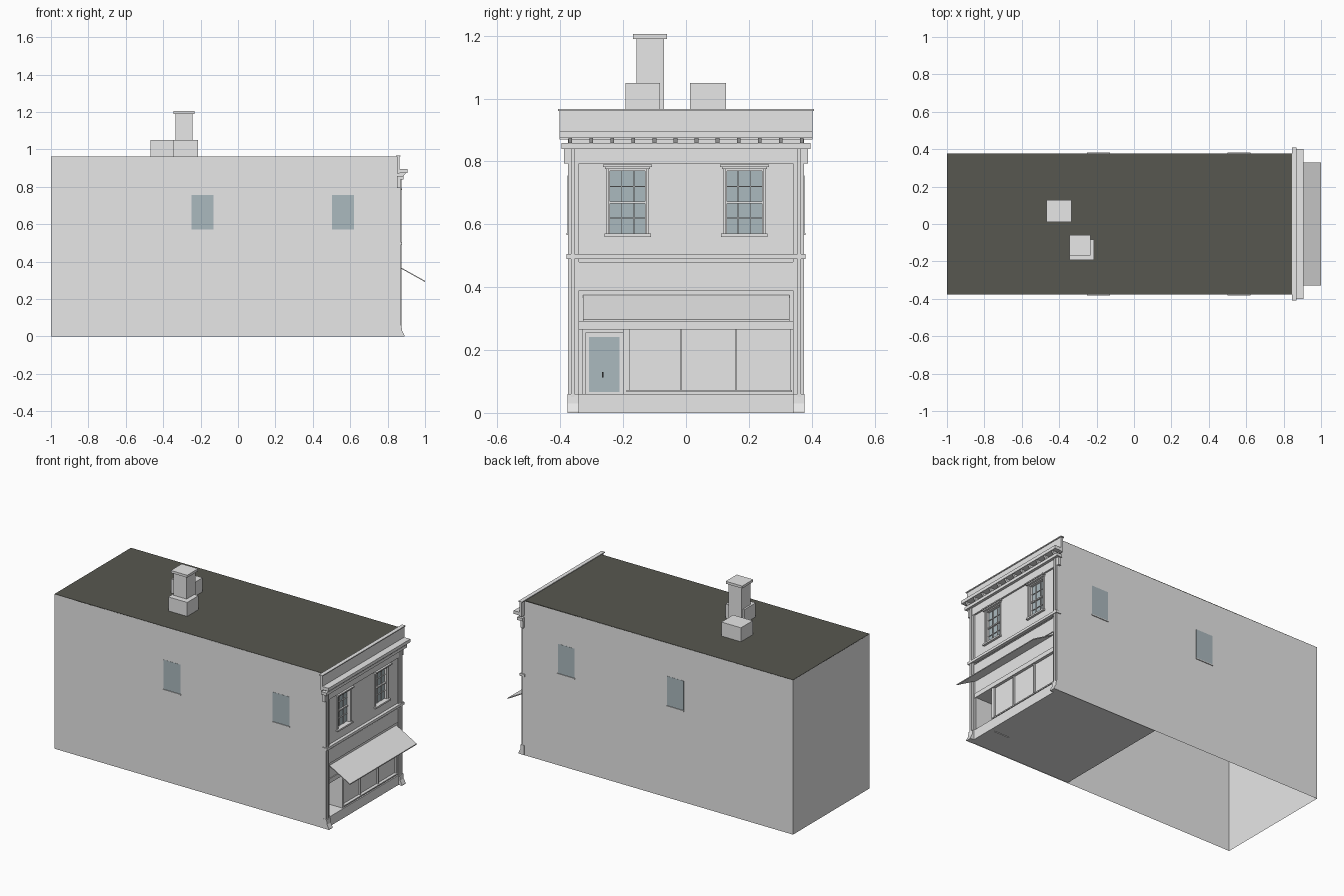
import bpy, bmesh
from mathutils import Vector

old = bpy.data.objects.get("Cube")
if old:
    bpy.data.objects.remove(old, do_unlink=True)


def material(name, rgb):
    m = bpy.data.materials.new(name)
    m.use_nodes = True
    m.diffuse_color = (*rgb, 1)
    m.node_tree.nodes["Principled BSDF"].inputs["Base Color"].default_value = (*rgb, 1)
    return m


WALL = material("pale grey", (0.8, 0.8, 0.8))
ROOF = material("dark roof", (0.095, 0.095, 0.08))
GLASS = material("blue grey glass", (0.41, 0.49, 0.52))
DARK = material("dark metal", (0.06, 0.06, 0.06))


def finish(name, bm, mat):
    me = bpy.data.meshes.new(name)
    bm.to_mesh(me)
    bm.free()
    me.materials.append(mat)
    ob = bpy.data.objects.new(name, me)
    bpy.context.collection.objects.link(ob)
    return ob


def box(name, x, y, z, mat=WALL, drop=None):
    """Box between (min, max) pairs; drop(normal) removes faces."""
    bm = bmesh.new()
    bmesh.ops.create_cube(bm, size=1)
    for v in bm.verts:
        v.co = Vector([a[0] if c < 0 else a[1] for c, a in zip(v.co, (x, y, z))])
    bm.normal_update()
    if drop:
        bmesh.ops.delete(bm, geom=[f for f in bm.faces if drop(f.normal)], context="FACES")
    return finish(name, bm, mat)


def profile(name, pts, y0, y1):
    """Extrude an (x, z) outline along y."""
    bm = bmesh.new()
    face = bm.faces.new([bm.verts.new((px, y0, pz)) for px, pz in pts])
    out = bmesh.ops.extrude_face_region(bm, geom=[face])
    moved = [g for g in out["geom"] if isinstance(g, bmesh.types.BMVert)]
    bmesh.ops.translate(bm, verts=moved, vec=(0, y1 - y0, 0))
    bmesh.ops.recalc_face_normals(bm, faces=bm.faces)
    return finish(name, bm, WALL)


def wall_with_holes(name, x, depth, ys, zs, holes):
    """Grid wall across y and z, leaving out cells inside the holes."""
    bm = bmesh.new()
    for ya, yb in zip(ys, ys[1:]):
        for za, zb in zip(zs, zs[1:]):
            cy, cz = (ya + yb) / 2, (za + zb) / 2
            if not any(h[0] < cy < h[1] and h[2] < cz < h[3] for h in holes):
                bm.faces.new([bm.verts.new((x, *p)) for p in
                              ((ya, za), (yb, za), (yb, zb), (ya, zb))])
    bmesh.ops.remove_doubles(bm, verts=bm.verts, dist=0.0001)
    ob = finish(name, bm, WALL)
    mod = ob.modifiers.new("thickness", "SOLIDIFY")
    mod.thickness = depth
    return ob


W = 0.376     # half width of the building
TOP = 0.962   # roof height
F = 0.858     # front wall plane

# Main shell, open below and to the shopfront, with the roof and part floor
box("building_walls", (-1, 0.85), (-W, W), (0, TOP),
    drop=lambda n: n.x > 0.5 or abs(n.z) > 0.5)
box("roof", (-1, 0.85), (-W, W), (TOP - 0.004, TOP + 0.001), ROOF)
box("shop_floor", (0.16, 0.85), (-W, W), (0.004, 0.008))

# Front wall with two sash openings, the doorway and the display window
sashes = [(-0.246, -0.126), (0.126, 0.246)]
holes = [(a, b, 0.57, 0.77) for a, b in sashes]
holes += [(-0.33, -0.2, 0.06, 0.265), (-0.186, 0.338, 0.072, 0.265)]
ys = sorted({-W, W} | {v for h in holes for v in h[:2]})
zs = sorted({0, TOP} | {v for h in holes for v in h[2:]})
wall_with_holes("front_wall", F, 0.02, ys, zs, holes)

# Sash windows
for i, (a, b) in enumerate(sashes):
    tag = ("right", "left")[i]
    box(f"{tag}_sash_glass", (0.836, 0.84), (a, b), (0.57, 0.77), GLASS)
    box(f"{tag}_meeting_rail", (0.84, 0.85), (a, b), (0.666, 0.673))
    for side, e in (("near", a), ("far", b - 0.004)):
        box(f"{tag}_{side}_jamb", (0.84, 0.854), (e, e + 0.004), (0.57, 0.77))
    for k in (1, 2):
        y = a + (b - a) * k / 3
        box(f"{tag}_upright_bar_{k}", (0.84, 0.845), (y - 0.0015, y + 0.0015), (0.57, 0.77))
    for z in (0.62, 0.72):
        box(f"{tag}_cross_bar", (0.84, 0.845), (a, b), (z - 0.0015, z + 0.0015))
    for side, e in (("near", a - 0.008), ("far", b)):
        box(f"{tag}_{side}_casing", (F, 0.863), (e, e + 0.008), (0.57, 0.776))
    box(f"{tag}_sill", (0.84, 0.872), (a - 0.014, b + 0.014), (0.56, 0.57))
    box(f"{tag}_hood", (F, 0.872), (a - 0.012, b + 0.012), (0.776, 0.783))
    box(f"{tag}_hood_cap", (F, 0.878), (a - 0.018, b + 0.018), (0.783, 0.79))

# Recessed doorway
box("entry_recess", (0.73, F - 0.002), (-0.33, -0.2), (0.06, 0.265),
    drop=lambda n: n.x > 0.5)
box("entry_step", (0.73, 0.86), (-0.318, -0.2), (0, 0.006))
box("door", (0.73, 0.737), (-0.32, -0.201), (0.06, 0.255))
box("door_glass", (0.737, 0.739), (-0.309, -0.212), (0.066, 0.242), GLASS)
box("door_handle", (0.739, 0.748), (-0.268, -0.262), (0.112, 0.13), DARK)

# Display window
box("display_panel", (0.84, 0.845), (-0.186, 0.338), (0.072, 0.265))
for y in (-0.183, -0.016, 0.159, 0.335):
    box("display_mullion", (0.845, 0.856), (y - 0.003, y + 0.003), (0.072, 0.265))
box("display_sill", (0.845, 0.864), (-0.19, 0.338), (0.066, 0.073))
box("shop_plinth", (F, 0.866), (-0.345, 0.345), (0, 0.06))
box("shop_lintel", (F, 0.863), (-0.34, 0.34), (0.265, 0.293))

# Sign board and its frame, and the belt course
box("sign_board", (F, 0.864), (-0.345, 0.345), (0.39, 0.475))
box("sign_ledge", (F, 0.868), (-0.345, 0.345), (0.475, 0.48))
box("belt_course", (0.845, 0.878), (-0.381, 0.381), (0.489, 0.505))

# Corner pilasters with flared feet
for s, tag in ((-1, "right"), (1, "left")):
    def span(a, b):
        return tuple(sorted((s * a, s * b)))
    box(f"{tag}_pilaster", (0.85, 0.868), span(0.341, 0.375), (0, 0.8))
    box(f"{tag}_pilaster_rib", (0.868, 0.875), span(0.354, 0.366), (0.05, 0.84))
    profile(f"{tag}_pilaster_foot",
            [(0.85, 0), (0.89, 0), (0.89, 0.006), (0.877, 0.03), (0.874, 0.06), (0.85, 0.06)],
            *span(0.341, 0.377))

# Cornice: frieze, brackets, slab and parapet
box("frieze", (0.85, 0.869), (-0.388, 0.388), (0.793, 0.84))
box("frieze_cap", (0.85, 0.886), (-0.396, 0.396), (0.84, 0.858))
for i in range(12):
    y = (i - 5.5) * 0.067
    profile("cornice_bracket", [(0.85, 0.858), (0.886, 0.858), (0.9, 0.877), (0.85, 0.877)],
            y - 0.006, y + 0.006)
box("cornice_slab", (0.85, 0.905), (-0.402, 0.402), (0.875, 0.895))
box("parapet", (0.85, 0.863), (-0.403, 0.403), (0.87, 0.961))
box("parapet_cap", (0.844, 0.868), (-0.408, 0.408), (0.961, 0.967))

# Sloping awning
profile("awning", [(0.86, 0.375), (1, 0.297), (1, 0.291), (0.86, 0.369)], -0.328, 0.329)

# Side windows and sills
for s, tag in ((-1, "right"), (1, "left")):
    for x in (-0.19, 0.561):
        y = tuple(sorted((s * (W - 0.001), s * (W + 0.001))))
        box(f"{tag}_side_window", (x - 0.058, x + 0.058), y, (0.572, 0.755), GLASS)
        y = tuple(sorted((s * W, s * (W + 0.005))))
        box(f"{tag}_side_sill", (x - 0.061, x + 0.061), y, (0.566, 0.572))

# Chimney and roof boxes
box("rear_roof_box", (-0.468, -0.333), (0.012, 0.128), (0.96, 1.05))
box("front_roof_box", (-0.345, -0.215), (-0.193, -0.082), (0.96, 1.05))
box("chimney", (-0.334, -0.243), (-0.158, -0.07), (0.96, 1.19))
box("chimney_cap", (-0.345, -0.232), (-0.168, -0.06), (1.19, 1.205))
